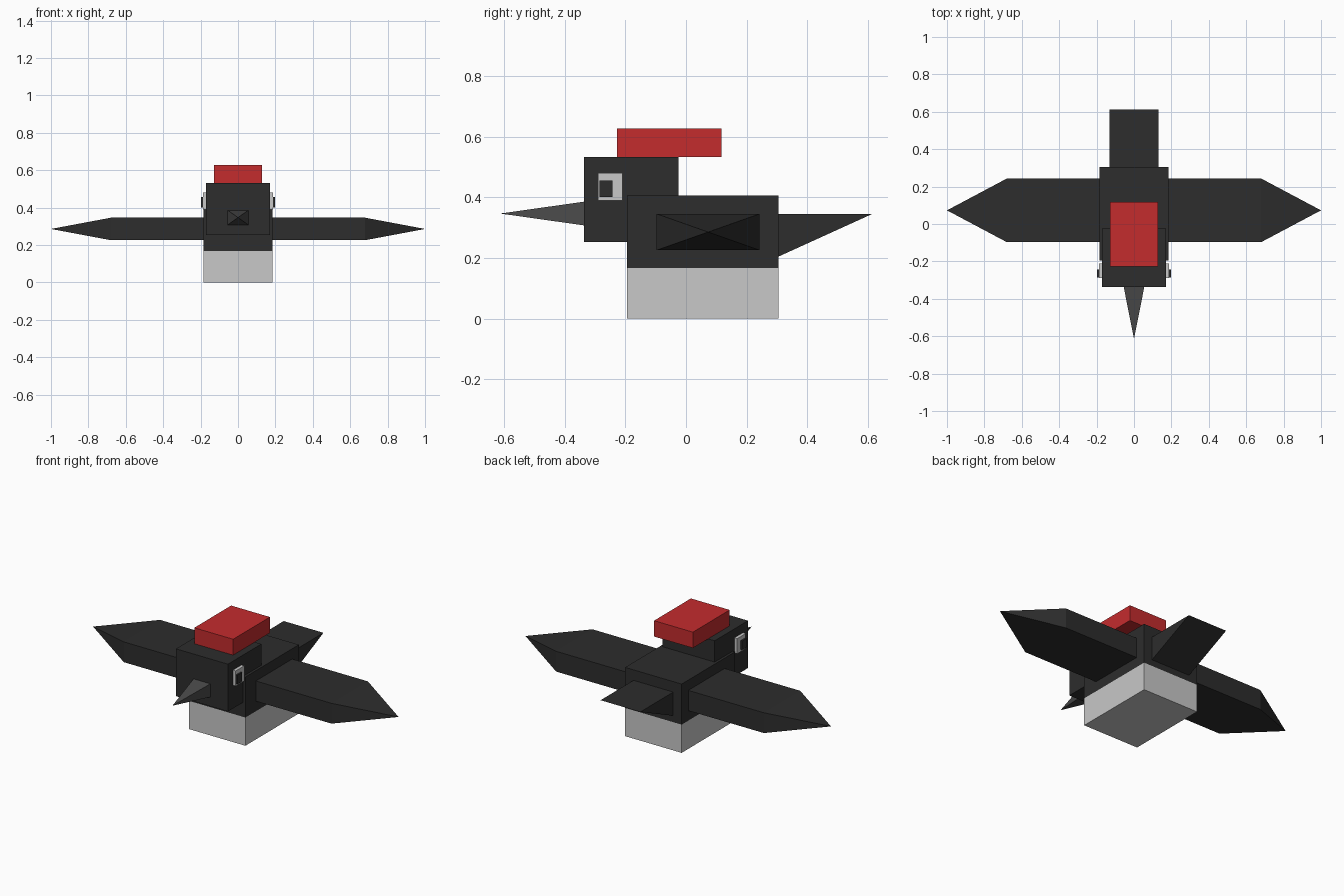
import bpy, bmesh

if "Cube" in bpy.data.objects:
    bpy.data.objects.remove(bpy.data.objects["Cube"])


def material(name, rgb):
    m = bpy.data.materials.new(name)
    m.diffuse_color = (*rgb, 1)
    m.use_nodes = True
    m.node_tree.nodes["Principled BSDF"].inputs["Base Color"].default_value = m.diffuse_color
    return m


BLACK = material("black", (0.026, 0.026, 0.026))
GREY = material("light_grey", (0.58, 0.58, 0.58))
RED = material("red", (0.55, 0.025, 0.027))
BEAK = material("dark_grey", (0.07, 0.07, 0.07))


def hull(name, points, mat):
    """Convex flat-faced solid around a few corner points."""
    bm = bmesh.new()
    for p in points:
        bm.verts.new(p)
    bmesh.ops.convex_hull(bm, input=bm.verts)
    bmesh.ops.dissolve_limit(bm, angle_limit=0.01, verts=bm.verts, edges=bm.edges)
    bmesh.ops.recalc_face_normals(bm, faces=bm.faces)
    mesh = bpy.data.meshes.new(name)
    bm.to_mesh(mesh)
    bm.free()
    mesh.materials.append(mat)
    obj = bpy.data.objects.new(name, mesh)
    bpy.context.collection.objects.link(obj)
    return obj


def corners(xs, ys, zs):
    return [(x, y, z) for x in xs for y in ys for z in zs]


def box(name, xs, ys, zs, mat):
    return hull(name, corners(xs, ys, zs), mat)


# Body, belly, head and crest
box("body", (-0.185, 0.185), (-0.195, 0.305), (0.167, 0.407), BLACK)
box("belly", (-0.185, 0.185), (-0.195, 0.305), (0, 0.167), GREY)
box("head", (-0.17, 0.17), (-0.337, -0.025), (0.253, 0.533), BLACK)
box("crest", (-0.127, 0.127), (-0.227, 0.117), (0.533, 0.627), RED)

# Pointed beak
hull("beak", corners((-0.055, 0.055), (-0.337,), (0.308, 0.386)) + [(0, -0.613, 0.347)], BEAK)

# Wedge tail: flat top, underside rising to the rear edge
hull("tail", corners((-0.13, 0.13), (0.305,), (0.205, 0.345))
     + [(-0.13, 0.613, 0.345), (0.13, 0.613, 0.345)], BLACK)

# Wings with pyramid tips, and eyes, on both sides
for side, s in (("left", 1), ("right", -1)):
    hull(f"{side}_wing", corners((s * 0.185, s * 0.68), (-0.097, 0.243), (0.226, 0.346))
         + [(s, 0.073, 0.286)], BLACK)
    box(f"{side}_eye_white", (s * 0.17, s * 0.188), (-0.29, -0.21), (0.39, 0.48), GREY)
    box(f"{side}_pupil", (s * 0.188, s * 0.197), (-0.285, -0.243), (0.402, 0.456), BLACK)
